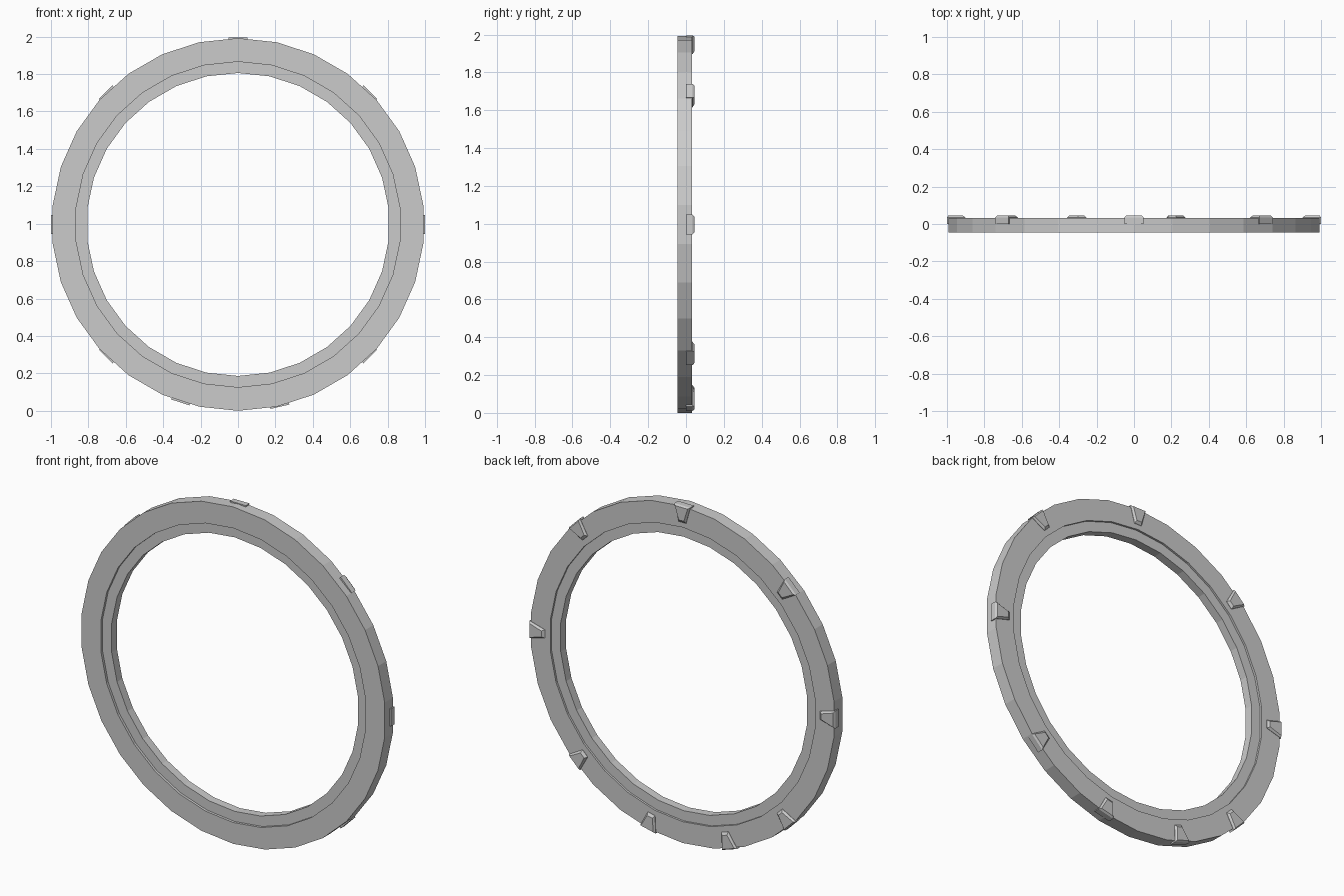
import bpy, bmesh, math

if "Cube" in bpy.data.objects:
    bpy.data.objects.remove(bpy.data.objects["Cube"])

CENTRE_Z = 0.996
SIDES = 30

grey = bpy.data.materials.new("stone_grey")
grey.diffuse_color = (0.6, 0.6, 0.6, 1)
grey.use_nodes = True
grey.node_tree.nodes["Principled BSDF"].inputs["Base Color"].default_value = grey.diffuse_color


def make_object(name, bm):
    bmesh.ops.recalc_face_normals(bm, faces=bm.faces)
    mesh = bpy.data.meshes.new(name)
    bm.to_mesh(mesh)
    bm.free()
    mesh.materials.append(grey)
    obj = bpy.data.objects.new(name, mesh)
    bpy.context.collection.objects.link(obj)
    return obj


def lathe_ring(name, profile):
    """Sweep a closed (radius, y) profile round the y axis."""
    bm = bmesh.new()
    loops = []
    for i in range(SIDES):
        a = 2 * math.pi * i / SIDES
        loops.append([bm.verts.new((r * math.sin(a), y, CENTRE_Z + r * math.cos(a)))
                      for r, y in profile])
    n = len(profile)
    for i in range(SIDES):
        p, q = loops[i], loops[(i + 1) % SIDES]
        for k in range(n):
            bm.faces.new((p[k], p[(k + 1) % n], q[(k + 1) % n], q[k]))
    return make_object(name, bm)


def chevron(name, degrees):
    """Wedge clamp on the back: wide outside, narrow inside, chamfered face."""
    a = math.radians(degrees)
    # each level: y, outer half width, inner half width, outer radius, inner radius
    levels = [(0.0, 0.052, 0.024, 1.0, 0.90),
              (0.034, 0.052, 0.024, 1.0, 0.90),
              (0.045, 0.042, 0.017, 0.993, 0.915)]
    bm = bmesh.new()
    rings = []
    for y, wo, wi, ro, ri in levels:
        pts = [(-wo, ro), (wo, ro), (wi, ri), (-wi, ri)]
        rings.append([bm.verts.new((t * math.cos(a) + r * math.sin(a), y,
                                    CENTRE_Z - t * math.sin(a) + r * math.cos(a)))
                      for t, r in pts])
    bm.faces.new(rings[0])
    bm.faces.new(rings[-1])
    for p, q in zip(rings, rings[1:]):
        for k in range(4):
            bm.faces.new((p[k], p[(k + 1) % 4], q[(k + 1) % 4], q[k]))
    return make_object(name, bm)


# Main ring with a thinner inner band stepped back on both sides
lathe_ring("gate_ring", [(0.996, -0.045), (0.996, 0.032), (0.87, 0.032), (0.87, 0.02),
                         (0.81, 0.02), (0.81, -0.03), (0.87, -0.03), (0.87, -0.045)])

# Nine clamps around the rim
for i, deg in enumerate((0, 45, 90, 135, 167, 198, 225, 270, 315)):
    chevron(f"clamp_{i + 1}", deg)
